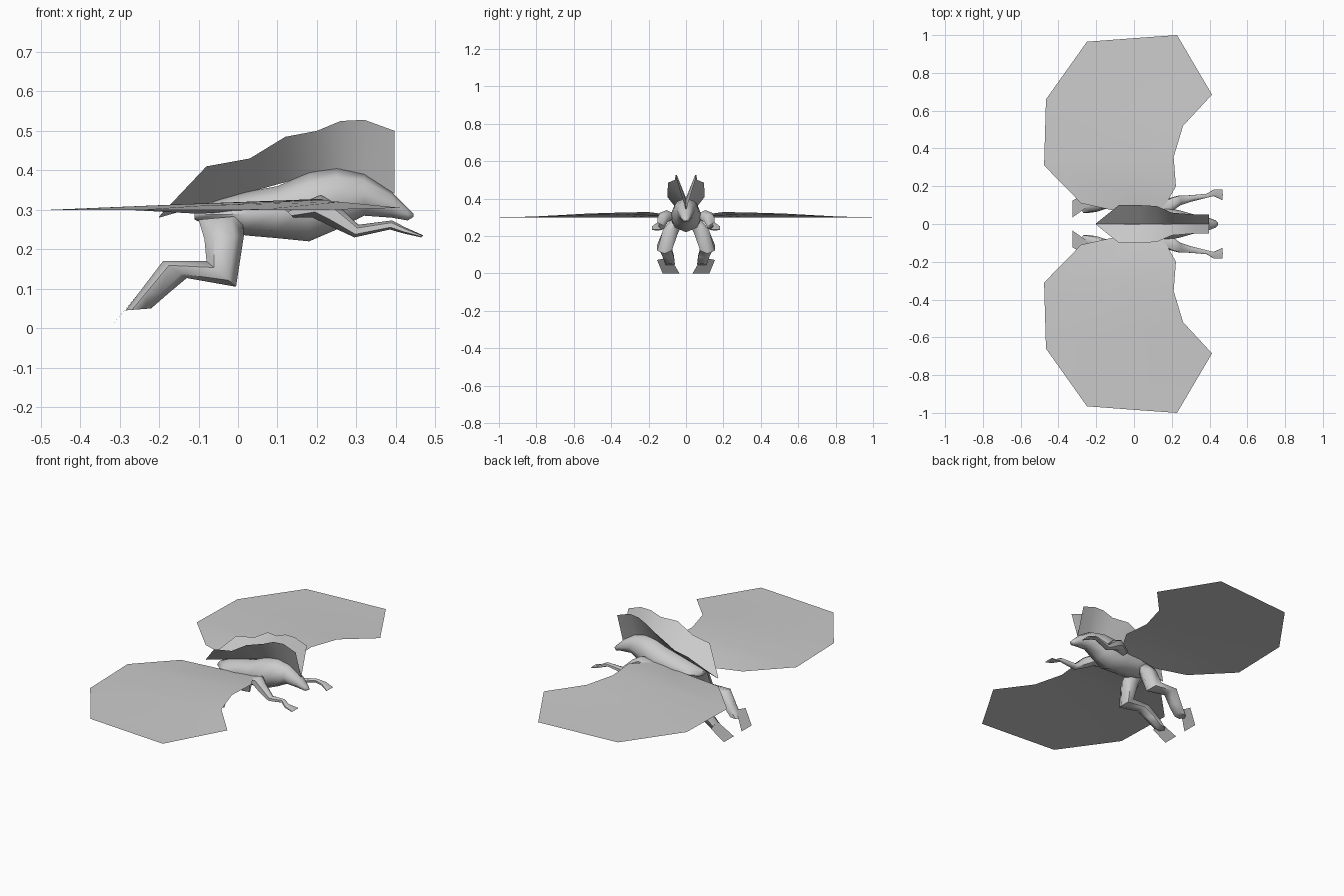
import bpy, math

if "Cube" in bpy.data.objects:
    bpy.data.objects.remove(bpy.data.objects["Cube"])

grey = bpy.data.materials.new("plain grey")
grey.diffuse_color = (0.6, 0.6, 0.6, 1)
grey.use_nodes = True
grey.node_tree.nodes["Principled BSDF"].inputs["Base Color"].default_value = grey.diffuse_color


def make(name, verts, faces, angle=60):
    mesh = bpy.data.meshes.new(name)
    mesh.from_pydata(verts, [], faces)
    mesh.materials.append(grey)
    obj = bpy.data.objects.new(name, mesh)
    bpy.context.collection.objects.link(obj)
    bpy.ops.object.select_all(action='DESELECT')
    obj.select_set(True)
    bpy.context.view_layer.objects.active = obj
    bpy.ops.object.mode_set(mode='EDIT')
    bpy.ops.mesh.select_all(action='SELECT')
    bpy.ops.mesh.normals_make_consistent(inside=False)
    bpy.ops.object.mode_set(mode='OBJECT')
    bpy.ops.object.shade_smooth_by_angle(angle=math.radians(angle))
    return obj


def loft(name, rings, sides=6, side=1):
    """Each ring: upper x, z, lower x, z, centre y, half width."""
    verts, faces = [], []
    for ux, uz, lx, lz, y, w in rings:
        for i in range(sides):
            a = 2 * math.pi * i / sides
            t = (1 + math.cos(a)) / 2
            verts.append((lx + (ux - lx) * t, side * (y + w * math.sin(a)),
                          lz + (uz - lz) * t))
    for r in range(len(rings) - 1):
        for i in range(sides):
            j = (i + 1) % sides
            faces.append((r * sides + i, r * sides + j,
                          (r + 1) * sides + j, (r + 1) * sides + i))
    faces.append(tuple(range(sides)))
    faces.append(tuple(range((len(rings) - 1) * sides, len(rings) * sides)))
    return make(name, verts, faces)


def strip(name, a, b, side=1):
    """Sheet between two point rows of equal length."""
    n = len(a)
    verts = [(x, side * y, z) for x, y, z in a + b]
    faces = [(i, i + 1, n + i + 1, n + i) for i in range(n - 1)]
    return make(name, verts, faces)


# Torso, neck and pointed head: x, top, bottom, half width
profile = [(-0.11, .30, .275, .03), (-0.05, .325, .25, .075),
           (0.02, .345, .235, .085), (0.10, .36, .228, .08),
           (0.18, .395, .22, .085), (0.25, .405, .25, .07),
           (0.32, .39, .285, .05), (0.39, .345, .28, .035),
           (0.43, .305, .273, .02), (0.445, .29, .282, .006)]
loft("body_and_head", [(x, t, x, b, 0, w) for x, t, b, w in profile], 8)

# Flared crest along the back: x, spine height, rim half width, rim height
crest = [(-0.20, .28, .004, .283), (-0.08, .315, .10, .41),
         (0.03, .345, .10, .43), (0.12, .37, .095, .485),
         (0.20, .395, .06, .50), (0.26, .403, .055, .525),
         (0.32, .39, .05, .528), (0.397, .34, .05, .50)]

for side, label in ((-1, "right"), (1, "left")):
    strip(label + "_crest", [(x, 0, s) for x, s, w, h in crest],
          [(x, w, h) for x, s, w, h in crest], side)

    # Broad wing membrane, slightly raised at the leading edge
    lead = [(.15, .07, .31), (.222, .2, .328), (.21, .355, .325),
            (.26, .52, .32), (.413, .685, .305), (.228, 1.0, .30)]
    mid = [(.03, .07, .298), (-.02, .16, .31), (-.12, .33, .315),
           (-.1, .59, .31), (.08, .83, .303), (-.01, .983, .30)]
    trail = [(-.10, .07, .29), (-.28, .11, .30), (-.476, .31, .30),
             (-.466, .66, .30), (-.249, .965, .30), (-.249, .965, .30)]
    wing = strip(label + "_wing_front", lead, mid, side)
    rear = strip(label + "_wing_rear", mid[:5], trail[:5], side)
    tip = make(label + "_wing_tip",
               [(x, side * y, z) for x, y, z in (mid[4], mid[5], trail[4])],
               [(0, 1, 2)])
    bpy.ops.object.select_all(action='DESELECT')
    for part in (wing, rear, tip):
        part.select_set(True)
    bpy.context.view_layer.objects.active = wing
    bpy.ops.object.join()
    wing.name = label + "_wing"
    bpy.ops.object.mode_set(mode='EDIT')
    bpy.ops.mesh.select_all(action='SELECT')
    bpy.ops.mesh.remove_doubles(threshold=0.001)
    bpy.ops.mesh.normals_make_consistent(inside=False)
    bpy.ops.object.mode_set(mode='OBJECT')
    # keep the upper side as the front of the sheet
    if sum(p.normal.z * p.area for p in wing.data.polygons) < 0:
        wing.data.flip_normals()

    # Hind leg: thigh, knee, shin
    loft(label + "_hind_leg", [
        (-.10, .275, .01, .285, .05, .04), (-.085, .225, .015, .235, .08, .05),
        (-.08, .17, -.005, .105, .115, .045),
        (-.19, .17, -.13, .127, .115, .038),
        (-.245, .098, -.18, .085, .095, .035),
        (-.285, .045, -.22, .05, .085, .03)], 6, side)

    # Flat foot plate
    strip(label + "_hind_foot", [(-.255, .085, .085), (-.325, .035, 0)],
          [(-.265, .155, .072), (-.325, .125, 0)], side)

    # Foreleg: shoulder, elbow, wrist, flared hand
    loft(label + "_foreleg", [
        (.12, .30, .14, .28, .075, .03), (.21, .338, .19, .28, .105, .04),
        (.25, .315, .235, .258, .125, .03),
        (.305, .262, .295, .23, .135, .02),
        (.39, .273, .385, .25, .15, .012),
        (.425, .255, .42, .24, .165, .02),
        (.47, .235, .465, .23, .155, .032)], 6, side)
